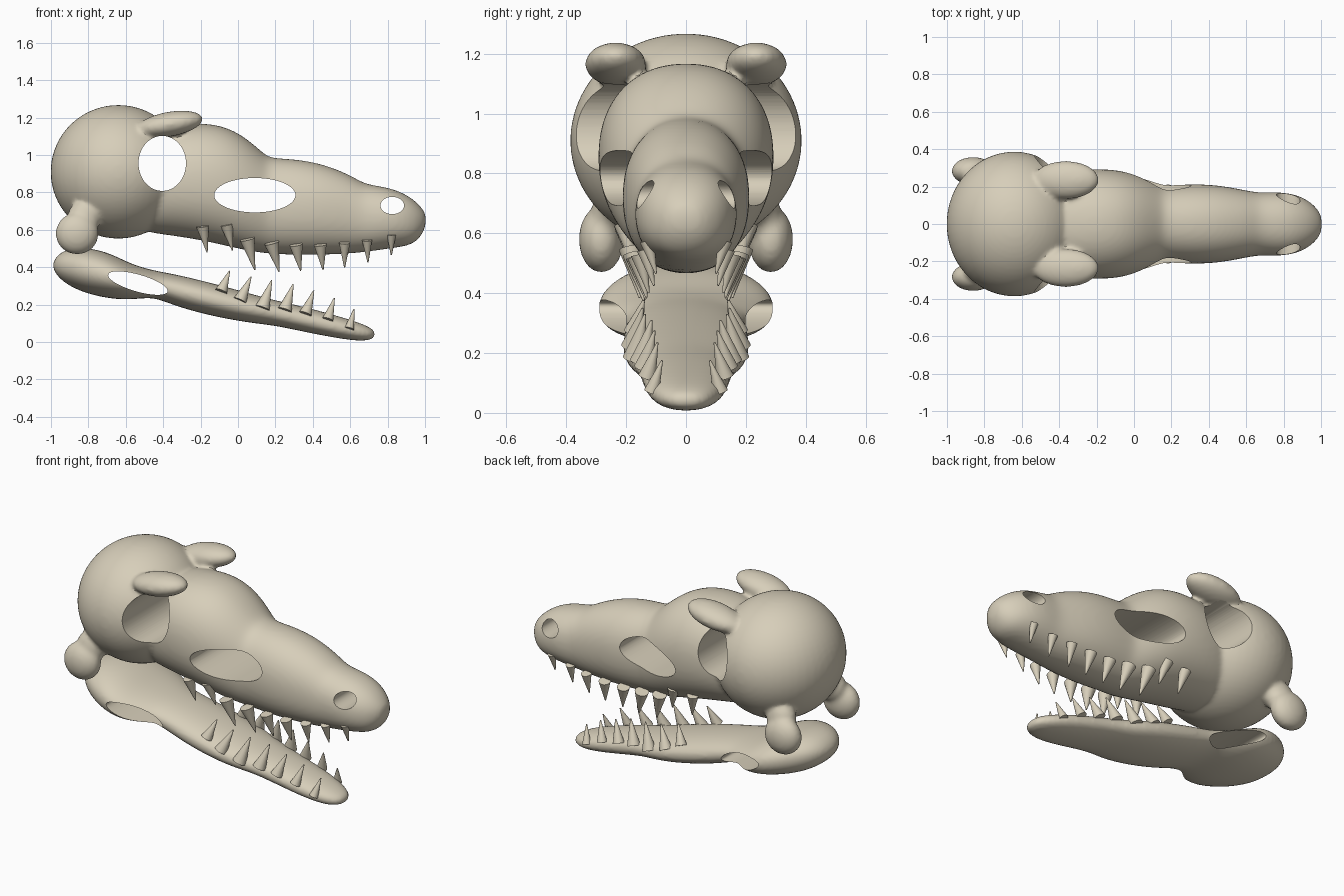
import bpy, bmesh, math
from mathutils import Matrix, Vector

cube = bpy.data.objects.get("Cube")
if cube:
    bpy.data.objects.remove(cube, do_unlink=True)

bone = bpy.data.materials.new("bone")
bone.use_nodes = True
bone_colour = (0.68, 0.62, 0.49, 1)
bone.diffuse_color = bone_colour
bone.node_tree.nodes["Principled BSDF"].inputs["Base Color"].default_value = bone_colour


def finish(name, bm):
    bmesh.ops.recalc_face_normals(bm, faces=bm.faces)
    mesh = bpy.data.meshes.new(name)
    bm.to_mesh(mesh)
    bm.free()
    mesh.materials.append(bone)
    obj = bpy.data.objects.new(name, mesh)
    bpy.context.collection.objects.link(obj)
    return obj


def activate(obj):
    bpy.ops.object.select_all(action='DESELECT')
    obj.select_set(True)
    bpy.context.view_layer.objects.active = obj


def apply_modifier(obj, kind, **settings):
    mod = obj.modifiers.new(kind.lower(), kind)
    for key, value in settings.items():
        setattr(mod, key, value)
    activate(obj)
    bpy.ops.object.modifier_apply(modifier=mod.name)


def ellipsoid(bm, centre, radii, tilt=0):
    m = (Matrix.Translation(centre) @ Matrix.Rotation(math.radians(tilt), 4, 'Y')
         @ Matrix.Diagonal((*radii, 1)))
    bmesh.ops.create_uvsphere(bm, u_segments=48, v_segments=32, radius=1, matrix=m)


def loft(name, stations, sides=32, power=2.2):
    """Skin rounded sections given as (x, top, bottom, half width)."""
    bm = bmesh.new()
    rings = []
    for x, top, bottom, half in stations:
        ring = []
        for i in range(sides):
            a = math.tau * i / sides
            c, s = math.cos(a), math.sin(a)
            y = math.copysign(abs(c) ** (2 / power), c) * half
            z = math.copysign(abs(s) ** (2 / power), s) * (top - bottom) / 2
            ring.append(bm.verts.new((x, y, z + (top + bottom) / 2)))
        rings.append(ring)
    for a, b in zip(rings, rings[1:]):
        for i in range(sides):
            j = (i + 1) % sides
            bm.faces.new((a[i], a[j], b[j], b[i]))
    bm.faces.new(rings[0])
    bm.faces.new(rings[-1])
    obj = finish(name, bm)
    apply_modifier(obj, 'SUBSURF', levels=2)
    return obj


def fuse(obj, rounds):
    apply_modifier(obj, 'REMESH', mode='VOXEL', voxel_size=0.012)
    apply_modifier(obj, 'SMOOTH', factor=0.5, iterations=rounds)


def cut_hole(obj, x, z, rx, rz, tilt=0):
    bm = bmesh.new()
    m = (Matrix.Translation((x, 0, z)) @ Matrix.Rotation(math.radians(tilt), 4, 'Y')
         @ Matrix.Rotation(math.pi / 2, 4, 'X') @ Matrix.Diagonal((rx, rz, 1, 1)))
    bmesh.ops.create_cone(bm, cap_ends=True, segments=64, radius1=1, radius2=1,
                          depth=1.4, matrix=m)
    cutter = finish("hole_cutter", bm)
    cutter.hide_render = True
    apply_modifier(obj, 'BOOLEAN', operation='DIFFERENCE', solver='EXACT', object=cutter)
    bpy.data.objects.remove(cutter, do_unlink=True)


def shade(obj, degrees=40):
    activate(obj)
    bpy.ops.object.shade_smooth_by_angle(angle=math.radians(degrees))


# Upper skull: tapering muzzle
skull = loft("skull", [
    (-0.60, 1.06, 0.60, 0.20), (-0.40, 1.15, 0.575, 0.28),
    (-0.20, 1.178, 0.545, 0.30), (-0.05, 1.15, 0.51, 0.285),
    (0.06, 1.08, 0.485, 0.25), (0.14, 1.005, 0.475, 0.215),
    (0.18, 0.983, 0.47, 0.205), (0.30, 0.98, 0.465, 0.215),
    (0.45, 0.955, 0.465, 0.21), (0.60, 0.895, 0.472, 0.18),
    (0.67, 0.848, 0.48, 0.167), (0.75, 0.835, 0.49, 0.172),
    (0.85, 0.815, 0.505, 0.165), (0.94, 0.765, 0.52, 0.125),
    (0.99, 0.71, 0.58, 0.07), (1.005, 0.68, 0.63, 0.03)])

# Braincase, brow ridges and rear knobs, fused into the muzzle
bm = bmesh.new()
bm.from_mesh(skull.data)
ellipsoid(bm, (-0.64, 0, 0.91), (0.362, 0.387, 0.357))
for side in (-1, 1):
    ellipsoid(bm, (-0.365, side * 0.235, 1.165), (0.18, 0.102, 0.066), -10)
    ellipsoid(bm, (-0.86, side * 0.283, 0.58), (0.115, 0.075, 0.112))
    ellipsoid(bm, (-0.82, side * 0.245, 0.67), (0.09, 0.07, 0.09))
bm.to_mesh(skull.data)
bm.free()
fuse(skull, 10)

# Eye socket, cheek opening and nostril
cut_hole(skull, -0.405, 0.955, 0.127, 0.147)
cut_hole(skull, 0.09, 0.785, 0.217, 0.092)
cut_hole(skull, 0.825, 0.73, 0.063, 0.046)
shade(skull)

# Lower jaw
jaw = loft("lower_jaw", [
    (-0.99, 0.43, 0.39, 0.05), (-0.95, 0.485, 0.33, 0.15),
    (-0.85, 0.512, 0.27, 0.24), (-0.70, 0.485, 0.232, 0.305),
    (-0.58, 0.42, 0.225, 0.285), (-0.48, 0.39, 0.238, 0.23),
    (-0.42, 0.377, 0.228, 0.195), (-0.30, 0.355, 0.18, 0.205),
    (-0.10, 0.305, 0.13, 0.215), (0.08, 0.255, 0.10, 0.20),
    (0.20, 0.222, 0.088, 0.165), (0.35, 0.19, 0.055, 0.15),
    (0.55, 0.135, 0.016, 0.135), (0.68, 0.093, 0.002, 0.095),
    (0.735, 0.06, 0.022, 0.04)])
fuse(jaw, 4)
cut_hole(jaw, -0.535, 0.315, 0.165, 0.045, 16)
shade(jaw)


def tooth_row(name, teeth, lean):
    """Cones given as (base x, base z, tip x, tip z, base y, radius)."""
    bm = bmesh.new()
    for bx, bz, tx, tz, y, radius in teeth:
        for side in (-1, 1):
            base = Vector((bx, side * y, bz))
            axis = Vector((tx, side * (y - lean), tz)) - base
            turn = axis.to_track_quat('Z', 'Y').to_matrix().to_4x4()
            bmesh.ops.create_cone(bm, cap_ends=True, segments=20, radius1=radius,
                                  radius2=0.003, depth=axis.length,
                                  matrix=Matrix.Translation(base + axis / 2) @ turn)
    shade(finish(name, bm))


tooth_row("upper_teeth", [
    (-0.19, 0.62, -0.165, 0.48, 0.205, 0.034), (-0.06, 0.63, -0.03, 0.49, 0.205, 0.036),
    (0.05, 0.55, 0.09, 0.385, 0.185, 0.04), (0.18, 0.53, 0.22, 0.375, 0.172, 0.04),
    (0.31, 0.52, 0.335, 0.38, 0.165, 0.036), (0.44, 0.52, 0.455, 0.385, 0.162, 0.034),
    (0.57, 0.53, 0.57, 0.40, 0.155, 0.03), (0.69, 0.545, 0.695, 0.425, 0.137, 0.027),
    (0.82, 0.575, 0.82, 0.465, 0.13, 0.025)], 0.03)

tooth_row("lower_teeth", [
    (-0.09, 0.27, -0.045, 0.38, 0.175, 0.033), (0.01, 0.22, 0.07, 0.35, 0.18, 0.037),
    (0.13, 0.18, 0.18, 0.33, 0.172, 0.04), (0.25, 0.17, 0.295, 0.31, 0.15, 0.038),
    (0.36, 0.15, 0.405, 0.275, 0.14, 0.034), (0.48, 0.12, 0.515, 0.235, 0.13, 0.03),
    (0.595, 0.07, 0.62, 0.175, 0.115, 0.026)], 0.035)
